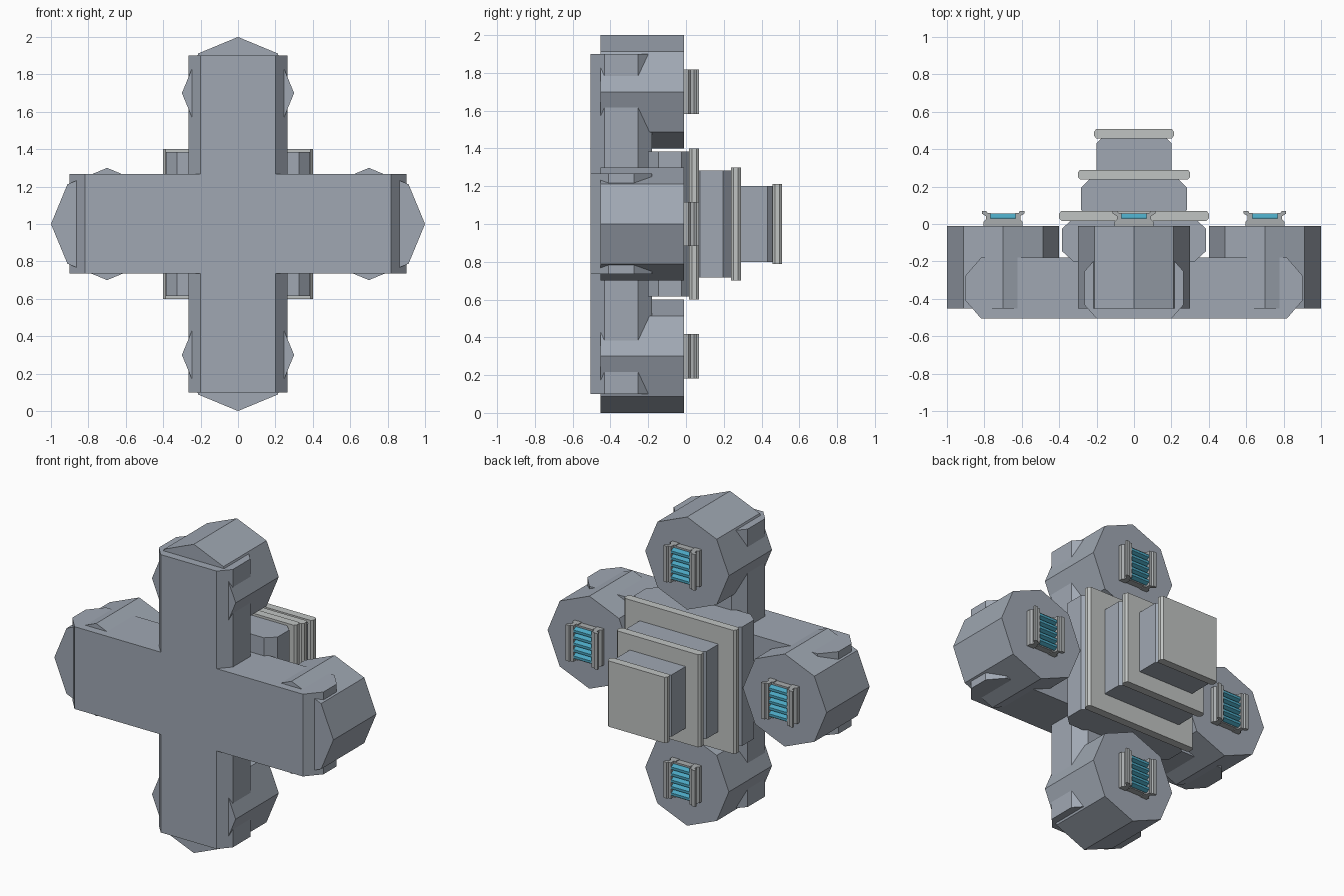
import bpy, bmesh, math

if "Cube" in bpy.data.objects:
    bpy.data.objects.remove(bpy.data.objects["Cube"])


def material(name, rgb):
    m = bpy.data.materials.new(name)
    m.diffuse_color = (*rgb, 1)
    m.use_nodes = True
    m.node_tree.nodes["Principled BSDF"].inputs["Base Color"].default_value = m.diffuse_color
    return m


HULL = material("hull blue grey", (0.35, 0.39, 0.45))
PLATE = material("plate light grey", (0.53, 0.55, 0.54))
FRAME = material("frame grey", (0.40, 0.42, 0.43))
GLASS = material("louver blue", (0.07, 0.38, 0.53))


def prism(name, profile, axis, lo, hi, mat):
    """Extrude a profile along z (xy points), y (xz points) or x (yz points)."""
    place = {"z": lambda a, b, t: (a, b, t),
             "y": lambda a, b, t: (a, t, b),
             "x": lambda a, b, t: (t, a, b)}[axis]
    bm = bmesh.new()
    ends = [[bm.verts.new(place(a, b, t)) for a, b in profile] for t in (lo, hi)]
    n = len(profile)
    bm.faces.new(ends[0])
    bm.faces.new(ends[1])
    for i in range(n):
        j = (i + 1) % n
        bm.faces.new((ends[0][i], ends[0][j], ends[1][j], ends[1][i]))
    bmesh.ops.recalc_face_normals(bm, faces=bm.faces)
    me = bpy.data.meshes.new(name)
    bm.to_mesh(me)
    bm.free()
    me.materials.append(mat)
    ob = bpy.data.objects.new(name, me)
    bpy.context.collection.objects.link(ob)
    return ob


def chamfered(hx, y0, y1, cx, cy):
    """Rectangle in plan with its four corners cut."""
    return [(-hx + cx, y0), (hx - cx, y0), (hx, y0 + cy), (hx, y1 - cy),
            (hx - cx, y1), (-hx + cx, y1), (-hx, y1 - cy), (-hx, y0 + cy)]


# Cross-shaped body: both bars are cut-corner sections extruded upward
prism("cross_bar_wide", chamfered(0.9, -0.505, -0.18, 0.082, 0.095), "z", 0.735, 1.268, HULL)
prism("cross_bar_tall", chamfered(0.265, -0.505, -0.18, 0.065, 0.073), "z", 0.1, 1.9, HULL)

# Stepped blocks and their plates at the back: half width, y range, corner cut
for i, (h, y0, y1, cx, cy) in enumerate([(0.385, -0.2, 0.03, 0.06, 0.055),
                                         (0.283, 0.03, 0.24, 0.045, 0.045),
                                         (0.2, 0.25, 0.465, 0.033, 0.033)]):
    prism(f"step_block_{i + 1}", chamfered(h, y0, y1, cx, cy), "z", 1 - h, 1 + h, HULL)
for i, (h, y0, y1) in enumerate([(0.4, 0.017, 0.07), (0.3, 0.237, 0.29), (0.213, 0.457, 0.508)]):
    prism(f"step_plate_{i + 1}", chamfered(h, y0, y1, 0.012, 0.014), "z", 1 - h, 1 + h, PLATE)

# Hatch side post in plan: flared foot, narrow waist, hooked lip
POST = [(0.055, -0.015), (0.105, -0.015), (0.105, 0.012), (0.092, 0.024),
        (0.092, 0.042), (0.114, 0.056), (0.114, 0.07), (0.09, 0.07),
        (0.084, 0.06), (0.066, 0.06), (0.066, 0.03), (0.055, 0.03)]

# Four octagonal pods, each with a louvered hatch on its back
for side, cx, cz in [("left", -0.7, 1), ("right", 0.7, 1), ("top", 0, 1.7), ("bottom", 0, 0.3)]:
    octagon = [(cx + 0.3 * math.cos(k * math.pi / 4), cz + 0.3 * math.sin(k * math.pi / 4))
               for k in range(8)]
    prism(f"{side}_pod", octagon, "y", -0.452, -0.011, HULL)

    for s, label in ((-1, "left"), (1, "right")):
        prism(f"{side}_hatch_{label}_post", [(cx + s * x, y) for x, y in POST],
              "z", cz - 0.117, cz + 0.117, FRAME)
    base = [(cx - 0.07, -0.015), (cx + 0.07, -0.015), (cx + 0.07, 0.03), (cx - 0.07, 0.03)]
    prism(f"{side}_hatch_base", base, "z", cz - 0.112, cz + 0.112, FRAME)

    # Sloped blue louvers
    pitch = 0.21 / 5
    for k in range(5):
        z = cz - 0.105 + k * pitch
        louver = [(0.025, z), (0.038, z), (0.057, z + 0.01),
                  (0.057, z + 0.026), (0.038, z + pitch - 0.004), (0.025, z + pitch - 0.004)]
        prism(f"{side}_louver_{k + 1}", louver, "x", cx - 0.067, cx + 0.067, GLASS)
